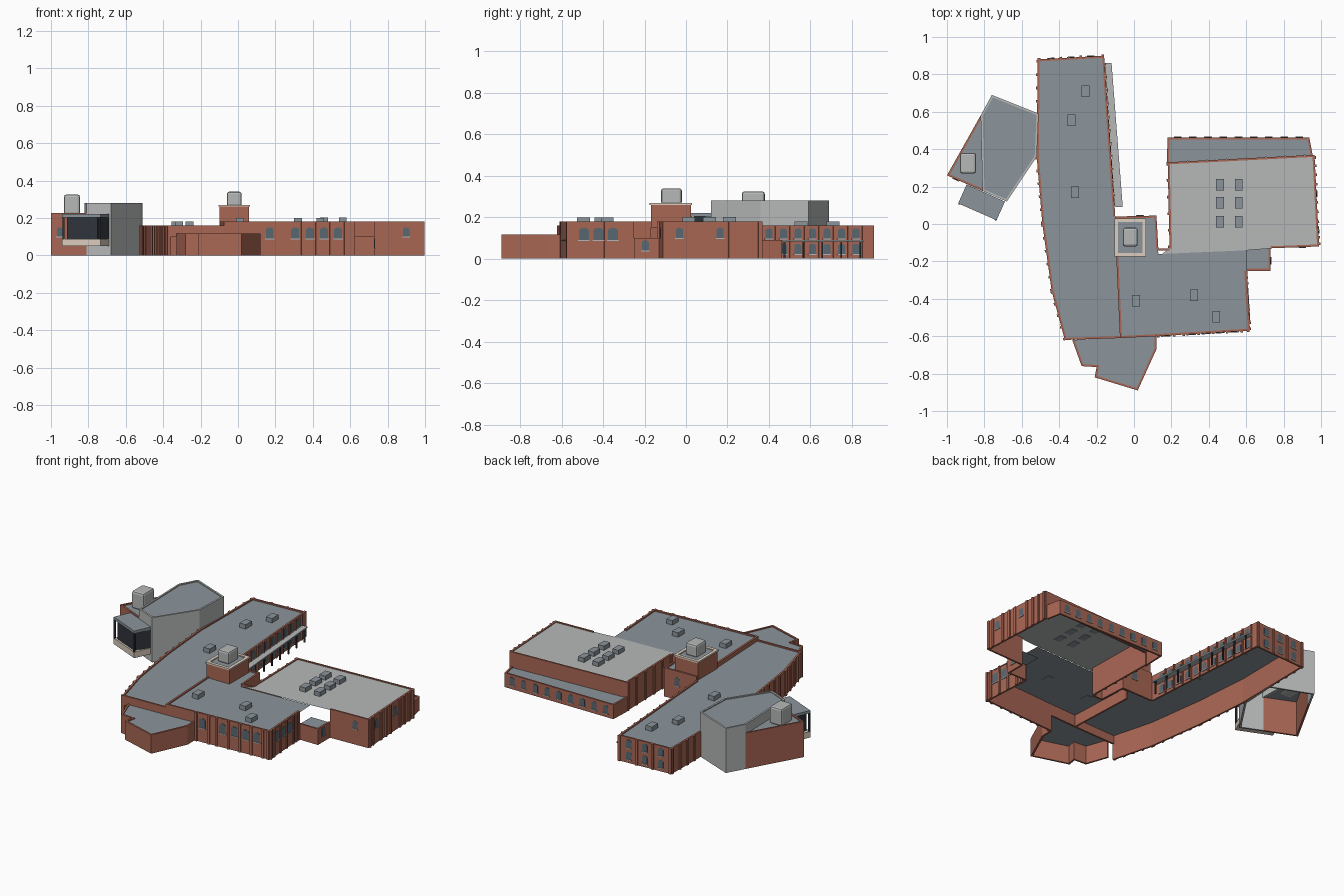
import bpy, bmesh
from mathutils import Vector

if "Cube" in bpy.data.objects:
    bpy.data.objects.remove(bpy.data.objects["Cube"])


def material(name, c):
    m = bpy.data.materials.new(name)
    m.diffuse_color = (*c, 1)
    m.use_nodes = True
    m.node_tree.nodes["Principled BSDF"].inputs["Base Color"].default_value = m.diffuse_color
    return m


BRICK = material("brick", (0.40, 0.135, 0.09))
ROOF = material("roof_grey", (0.26, 0.30, 0.33))
LIGHT = material("light_grey", (0.47, 0.48, 0.48))
PANE = material("pane", (0.10, 0.14, 0.17))
DARK = material("dark_glass", (0.03, 0.035, 0.045))
CREAM = material("cream", (0.72, 0.62, 0.52))


def finish(name, bm, mat):
    bmesh.ops.recalc_face_normals(bm, faces=bm.faces)
    me = bpy.data.meshes.new(name)
    bm.to_mesh(me)
    bm.free()
    me.materials.append(mat)
    ob = bpy.data.objects.new(name, me)
    bpy.context.collection.objects.link(ob)
    return ob


def add_prism(bm, bottom, top):
    a = [bm.verts.new(p) for p in bottom]
    b = [bm.verts.new(p) for p in top]
    bm.faces.new(a)
    bm.faces.new(b)
    for i in range(len(a)):
        j = (i + 1) % len(a)
        bm.faces.new((a[i], a[j], b[j], b[i]))


def slab(name, pts, z0, z1, mat):
    bm = bmesh.new()
    add_prism(bm, [(x, y, z0) for x, y in pts], [(x, y, z1) for x, y in pts])
    return finish(name, bm, mat)


def rect(x0, y0, x1, y1):
    return [(x0, y0), (x1, y0), (x1, y1), (x0, y1)]


def sheet(name, pts, z, mat=ROOF):
    bm = bmesh.new()
    bm.faces.new([bm.verts.new((x, y, z)) for x, y in pts])
    return finish(name, bm, mat)


def walls(name, pts, z0, z1, mat=BRICK, closed=False, t=0.011):
    """Mitred thin wall along an anticlockwise path, thickened inwards."""
    P = [Vector(p) for p in pts]
    n = len(P)
    segs = n if closed else n - 1
    nor = []
    for i in range(segs):
        d = (P[(i + 1) % n] - P[i]).normalized()
        nor.append(Vector((-d.y, d.x)))
    bm = bmesh.new()
    rings = []
    for i in range(n):
        a = nor[i - 1] if (i or closed) else nor[0]
        b = nor[i] if i < segs else nor[-1]
        q = P[i] + (a + b) / (1 + a.dot(b)) * t
        rings.append([bm.verts.new((*v, z)) for v, z in ((P[i], z0), (q, z0), (q, z1), (P[i], z1))])
    for i in range(segs):
        r, s = rings[i], rings[(i + 1) % n]
        for k in range(4):
            bm.faces.new((r[k], s[k], s[(k + 1) % 4], r[(k + 1) % 4]))
    if not closed:
        bm.faces.new(rings[0])
        bm.faces.new(rings[-1])
    return finish(name, bm, mat)


def on_wall(bm, p, q, t, profile, depth):
    """Extrude a (sideways, height) profile outwards from the wall p-q."""
    p, q = Vector(p), Vector(q)
    d = (q - p).normalized()
    o = Vector((d.y, -d.x))
    c = p.lerp(q, t)
    layers = [[(*(c + d * s + o * k), z) for s, z in profile] for k in (-0.001, depth)]
    add_prism(bm, *layers)


panes, sills, piers = bmesh.new(), bmesh.new(), bmesh.new()


def windows(p, q, ts, z, w=0.034, h=0.05):
    arch = [(-w/2, z), (w/2, z), (w/2, z + h*.82), (w/4, z + h*.96), (0, z + h),
            (-w/4, z + h*.96), (-w/2, z + h*.82)]
    for t in ts:
        on_wall(panes, p, q, t, arch, 0.002)
        on_wall(sills, p, q, t, [(-w*.6, z - .005), (w*.6, z - .005), (w*.6, z), (-w*.6, z)], 0.005)


def pilasters(p, q, ts, z1, w=0.014):
    for t in ts:
        on_wall(piers, p, q, t, [(-w/2, 0), (w/2, 0), (w/2, z1), (-w/2, z1)], 0.007)


def spread(n, a=0.02, b=0.98):
    return [a + (b - a) * i / (n - 1) for i in range(n)]


# Long wing
long = [(-0.10, 0.04), (-0.16, 0.90), (-0.515, 0.88), (-0.52, 0.36), (-0.49, 0.0),
        (-0.44, -0.36), (-0.37, -0.62)]
walls("long_wing_walls", long, 0, 0.16)
sheet("long_wing_roof", long + [(-0.075, -0.61), (-0.095, -0.17)], 0.152)
walls("long_wing_front_wall", [(-0.37, -0.62), (-0.075, -0.61)], 0.10, 0.16)
east = [(y - 0.04) / 0.86 for y in (.12, .19, .26, .33, .40, .47, .54, .61, .68, .75, .82)]
for z in (0.022, 0.097):
    windows(long[0], long[1], east, z)
    windows(long[1], long[2], [.2, .5, .8], z)
pilasters(long[1], long[2], [.02, .35, .65, .98], 0.16)
pilasters(long[0], long[1], [e + 0.04 for e in east], 0.16, 0.008)
for i, n in zip(range(2, 6), (8, 6, 6, 5)):
    pilasters(long[i], long[i + 1], spread(n), 0.16)

# Right wing
south = ((0.12, -0.60), (0.62, -0.57))
walls("right_wing_walls", [south[0], south[1], (0.60, -0.25)], 0, 0.18)
walls("right_wing_step_wall", [(-0.095, -0.17), (-0.075, -0.61), (0.12, -0.60)], 0.10, 0.18)
walls("right_wing_back_walls", [(0.19, -0.13), (0.13, -0.13), (0.12, 0.045), (-0.10, 0.04)], 0, 0.18)
sheet("right_wing_roof", [(-0.075, -0.61), south[1], (0.60, -0.14), (0.13, -0.16), (0.12, 0.045),
                          (-0.10, 0.04), (-0.095, -0.17)], 0.172)
windows(*south, [.1, .37, .53, .68, .83], 0.09, 0.042, 0.06)
pilasters(*south, [.02, .19, .29, .45, .605, .755, .91, .98], 0.18)
windows(south[1], (0.60, -0.25), [.24, .46, .68], 0.09, 0.048, 0.06)
pilasters(south[1], (0.60, -0.25), [.03, .13, .35, .57, .79, .88, .97], 0.18)
windows((0.12, 0.045), (-0.10, 0.04), [.4], 0.09)

# Low link block beside the right wing
link = [(0.60, -0.25), (0.73, -0.25), (0.73, -0.13)]
walls("link_walls", link, 0, 0.10)
sheet("link_roof", link + [(0.60, -0.13)], 0.095)
windows(link[1], link[2], [.45], 0.04)

# Hall with pale roof
gym = [(0.73, -0.13), (0.99, -0.12), (0.965, 0.37), (0.18, 0.33), (0.19, -0.13)]
walls("gym_front_east_walls", gym[:3], 0, 0.18)
walls("gym_back_wall", gym[2:4], 0.08, 0.18)
walls("gym_west_wall", gym[3:], 0, 0.18)
sheet("gym_roof", [(0.15, -0.16), (0.62, -0.14)] + gym[:4] + [(0.19, -0.13)], 0.175, LIGHT)
windows(gym[0], gym[1], [.65], 0.10)
windows(gym[1], gym[2], [.18, .58], 0.10)
pilasters(gym[1], gym[2], [.03, .1, .27, .38, .48, .68, .78, .88, .97], 0.18)
pilasters(gym[3], gym[4], spread(6), 0.18)

# Low annexe behind the hall
annexe = [(0.955, 0.37), (0.937, 0.463), (0.18, 0.463), (0.175, 0.33)]
walls("annexe_walls", annexe, 0, 0.09)
sheet("annexe_roof", annexe, 0.083)
windows(annexe[1], annexe[2], spread(9, .07, .93), 0.025)

# Front extension
front = [(-0.33, -0.62), (-0.28, -0.76), (-0.20, -0.765), (-0.21, -0.82), (0.02, -0.89),
         (0.12, -0.67), (0.12, -0.60)]
walls("front_extension_walls", front, 0, 0.118)
sheet("front_extension_roof", front, 0.112)

# Tower
tower = rect(-0.10, -0.17, 0.06, 0.025)
walls("tower_walls", tower, 0.15, 0.26, closed=True)
walls("tower_cornice", rect(-0.105, -0.175, 0.065, 0.03), 0.26, 0.27, CREAM, True, 0.02)
sheet("tower_roof", tower, 0.264)

# Side auditorium: tall grey part and lower brick part
tall = [(-0.81, 0.177), (-0.68, 0.12), (-0.52, 0.36), (-0.51, 0.59), (-0.76, 0.69), (-0.82, 0.58)]
low = [(-0.82, 0.58), (-1.0, 0.26), (-0.81, 0.177)]
walls("auditorium_grey_walls", tall, 0, 0.28, LIGHT)
walls("auditorium_step_wall", [tall[5], tall[0]], 0.215, 0.28, LIGHT)
sheet("auditorium_high_roof", tall, 0.274)
walls("auditorium_brick_walls", low, 0, 0.225)
sheet("auditorium_low_roof", low, 0.218)
windows(low[1], low[2], [.25], 0.10)

# Glazed bay
bay = [(-0.94, 0.11), (-0.735, 0.02), (-0.69, 0.12), (-0.895, 0.212)]
c = sum((Vector(p) for p in bay), Vector((0, 0))) / 4
inner = [tuple(c + (Vector(p) - c) * 0.8) for p in bay[:2]] + bay[2:]
slab("bay_floor", bay, 0.05, 0.088, CREAM)
slab("bay_glass", inner, 0.088, 0.205, DARK)
slab("bay_roof", bay, 0.203, 0.22, ROOF)
for i, p in enumerate(bay[:2]):
    x, y = c + (Vector(p) - c) * 0.95
    slab(f"bay_post_{i}", rect(x - .005, y - .005, x + .005, y + .005), 0.085, 0.205, DARK)

# Covered walkway with posts
slab("walkway_canopy", [(-0.10, 0.09), (-0.06, 0.09), (-0.12, 0.86), (-0.155, 0.86)], 0.083, 0.091, LIGHT)
for i in range(9):
    f = i / 8
    x, y = -0.067 - 0.058 * f, 0.11 + 0.73 * f
    slab(f"walkway_post_{i}", rect(x - .004, y - .004, x + .004, y + .004), 0, 0.084, DARK)

# Skylights
spots = [(x, y, 0.172) for x in (0.46, 0.56) for y in (0.21, 0.113, 0.013)]
spots += [(-0.26, 0.71, 0.15), (-0.335, 0.555, 0.15), (-0.315, 0.17, 0.15),
          (0.01, -0.41, 0.17), (0.32, -0.38, 0.17), (0.44, -0.495, 0.17)]
for i, (x, y, z) in enumerate(spots):
    slab(f"skylight_{i}", rect(x - .021, y - .031, x + .021, y + .031), z, z + 0.03, ROOF)

# Rounded rooftop vents
for name, r, z0, z1 in (("tower_vent", rect(-.06, -.12, .02, -.02), .262, .34),
                        ("auditorium_vent", rect(-.93, .27, -.845, .38), .216, .325)):
    ob = slab(name, r, z0, z1, LIGHT)
    b = ob.modifiers.new("bevel", 'BEVEL')
    b.width, b.segments = 0.012, 2

finish("window_panes", panes, PANE)
finish("window_sills", sills, LIGHT)
finish("pilasters", piers, BRICK)
